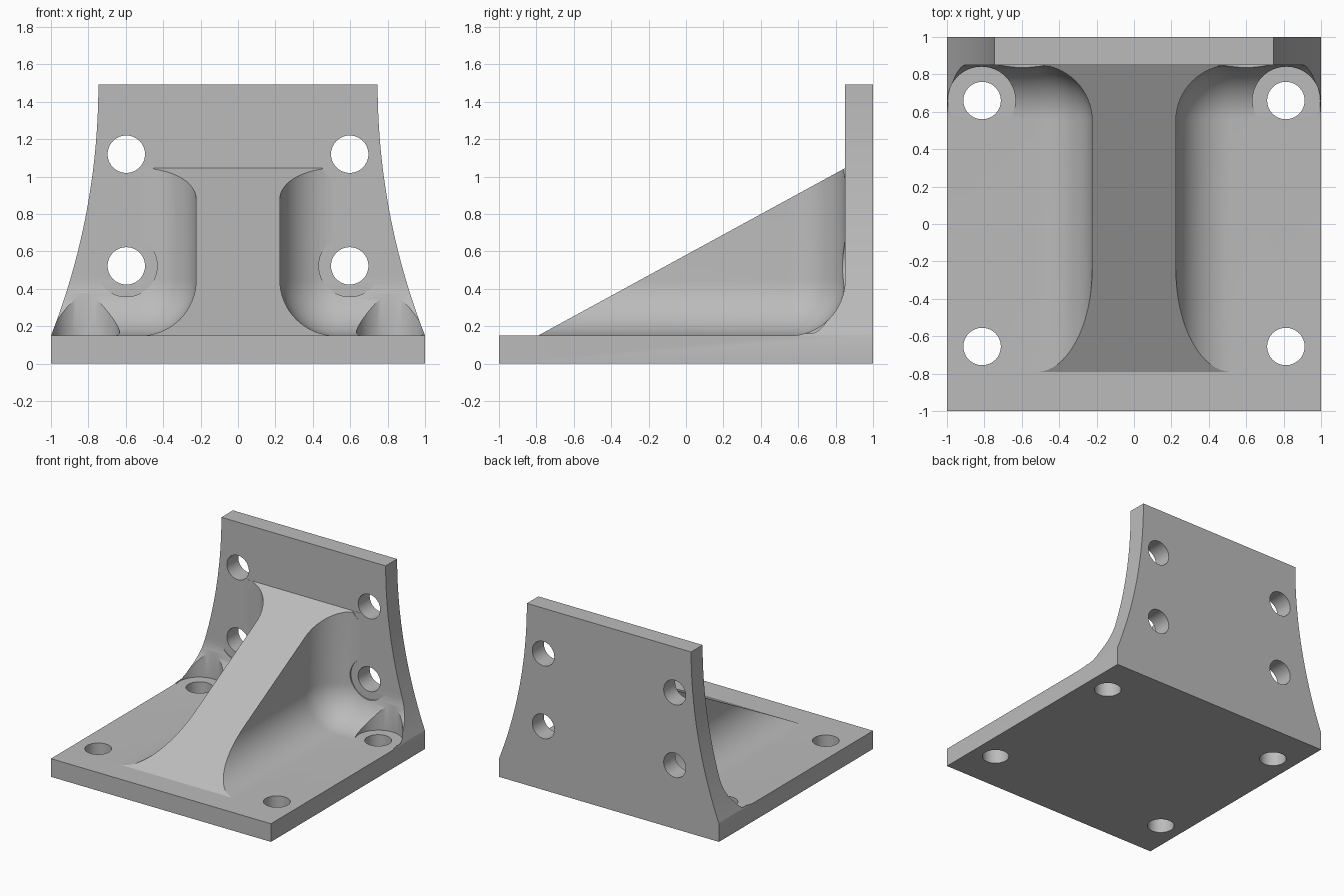
import bpy, bmesh, math
from mathutils import Matrix, Vector

if "Cube" in bpy.data.objects:
    bpy.data.objects.remove(bpy.data.objects["Cube"], do_unlink=True)

T = 0.1493          # plate thickness
BACK = 1 - T        # front face of the upright plate
TOP = 10 * T
FILLET = 2 * T
WEB = 1.5 * T       # half width of the central web

grey = bpy.data.materials.new("plain grey")
grey.use_nodes = True
grey.diffuse_color = (0.5, 0.5, 0.5, 1)
grey.node_tree.nodes["Principled BSDF"].inputs["Base Color"].default_value = (0.5, 0.5, 0.5, 1)


def finish(name, bm):
    bmesh.ops.recalc_face_normals(bm, faces=bm.faces)
    mesh = bpy.data.meshes.new(name)
    bm.to_mesh(mesh)
    bm.free()
    mesh.materials.append(grey)
    ob = bpy.data.objects.new(name, mesh)
    bpy.context.collection.objects.link(ob)
    return ob


def prism(name, points, offset):
    bm = bmesh.new()
    face = bm.faces.new([bm.verts.new(p) for p in points])
    new = bmesh.ops.extrude_face_region(bm, geom=[face])["geom"]
    verts = [g for g in new if isinstance(g, bmesh.types.BMVert)]
    bmesh.ops.translate(bm, verts=verts, vec=offset)
    return finish(name, bm)


def cylinder(name, start, end, radius):
    start, end = Vector(start), Vector(end)
    axis = end - start
    turn = axis.to_track_quat("Z", "Y").to_matrix().to_4x4()
    bm = bmesh.new()
    bmesh.ops.create_cone(bm, cap_ends=True, segments=64, radius1=radius, radius2=radius,
                          depth=axis.length, matrix=Matrix.Translation((start + end) / 2) @ turn)
    return finish(name, bm)


def pocket(side):
    # Box whose inner, lower, rear corner is rounded on all three edges
    lo, hi = Vector((WEB, -2, T)), Vector((2, BACK, 3))
    bm = bmesh.new()
    bmesh.ops.create_cube(bm, size=1)
    bmesh.ops.scale(bm, verts=bm.verts, vec=hi - lo)
    bmesh.ops.translate(bm, verts=bm.verts, vec=(lo + hi) / 2)
    corner = min(bm.verts, key=lambda v: (v.co - Vector((WEB, BACK, T))).length)
    bmesh.ops.bevel(bm, geom=list(corner.link_edges), offset=FILLET, offset_type="OFFSET",
                    segments=16, profile=0.5, affect="EDGES")
    bmesh.ops.scale(bm, verts=bm.verts, vec=(side, 1, 1))
    return finish("pocket_cutter", bm)


def side_trim(side):
    # Concave arc, vertical at the top, reaching the base corner
    top_x, rise = 5 * T, TOP - T
    spread = 1 - top_x
    r = (spread ** 2 + rise ** 2) / (2 * spread)
    heights = [TOP - i * (TOP - 0.05) / 40 for i in range(41)]
    arc = [(top_x + r - math.sqrt(r * r - (TOP - z) ** 2), z) for z in heights]
    outline = [(top_x, 2)] + arc + [(1.5, 0.05), (1.5, 2)]
    # Keep the straight base edge below the arc
    outline = [p for p in outline if p[1] > T or p[0] > 1]
    return prism("side_cutter", [(side * x, -1.5, z) for x, z in outline], (0, 3, 0))


# Body: base, sloping web and upright plate in one side profile
profile = [(-1, 0), (1, 0), (1, TOP), (BACK, TOP), (BACK, 7 * T), (BACK - 11 * T, T), (-1, T)]
bracket = prism("corner_bracket", [(-1, y, z) for y, z in profile], (2, 0, 0))

# Cutters for both sides
cutters = []
for s in (-1, 1):
    cutters += [pocket(s), side_trim(s)]
    # Clearance seats around the holes
    cutters.append(cylinder("base_seat_cutter", (s * 0.815, 0.66, T + 0.0008),
                            (s * 0.815, 0.66, 0.7), 0.181))
    for z in (3.5 * T, 7.5 * T):
        cutters.append(cylinder("back_seat_cutter", (s * 4 * T, BACK - 0.0008, z),
                                (s * 4 * T, 0.45, z), 0.165))
        cutters.append(cylinder("back_hole_cutter", (s * 4 * T, 1.2, z),
                                (s * 4 * T, 0.6, z), 0.1))
    for y in (-0.655, 0.66):
        cutters.append(cylinder("base_hole_cutter", (s * 0.812, y, -0.2),
                                (s * 0.812, y, 0.4), 0.1))

bpy.context.view_layer.objects.active = bracket
for c in cutters:
    c.hide_render = True
    mod = bracket.modifiers.new("cut", "BOOLEAN")
    mod.operation, mod.solver, mod.object = "DIFFERENCE", "EXACT", c
    bpy.ops.object.modifier_apply(modifier=mod.name)
    bpy.data.objects.remove(c, do_unlink=True)

# Smooth fillets and bores, sharp plate edges
bpy.ops.object.select_all(action="DESELECT")
bracket.select_set(True)
bpy.ops.object.shade_smooth_by_angle(angle=math.radians(25))
